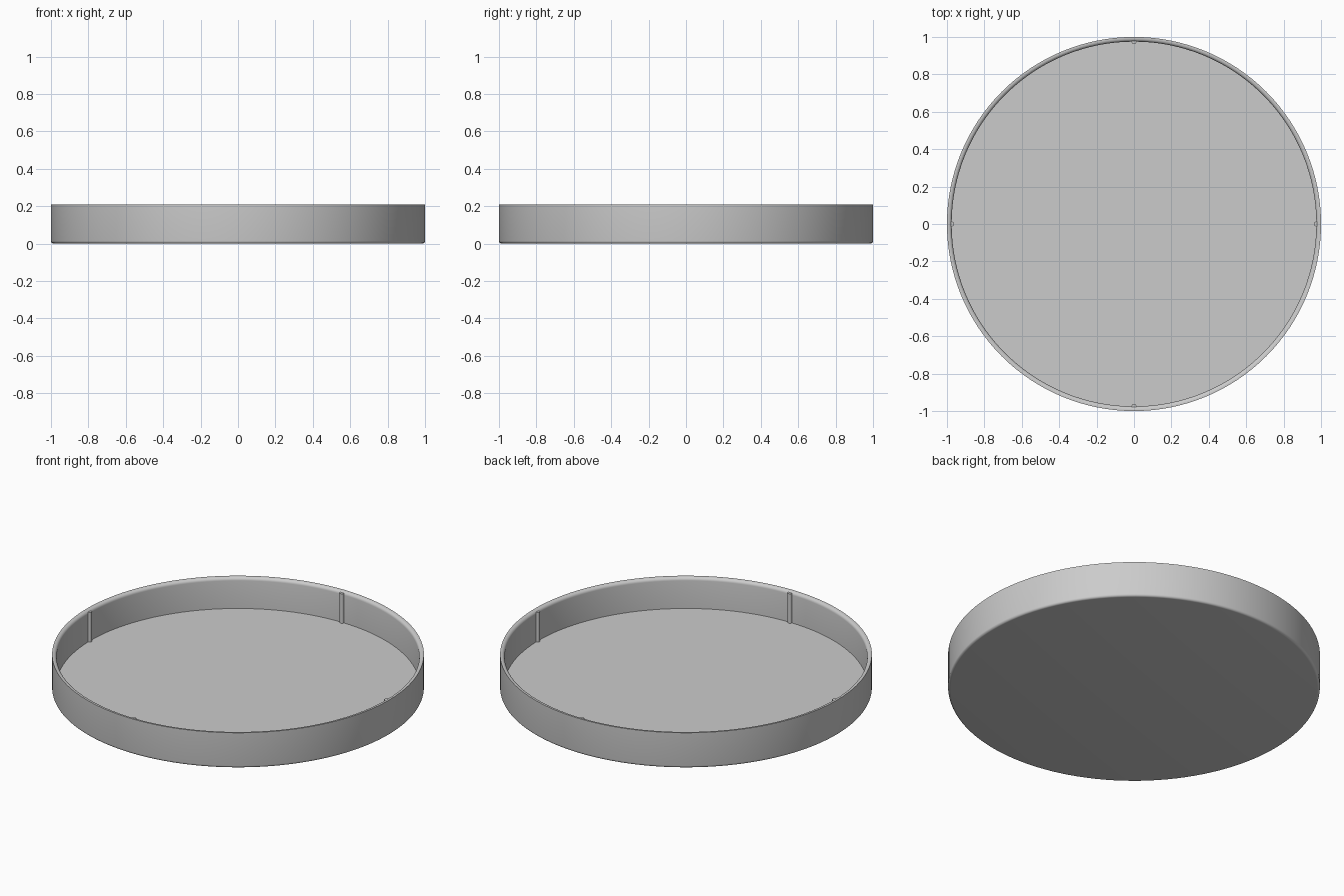
import bpy, bmesh, math

cube = bpy.data.objects.get("Cube")
if cube:
    bpy.data.objects.remove(cube, do_unlink=True)

HEIGHT, FLOOR, INNER = 0.21, 0.027, 0.975
SEGMENTS = 128

grey = bpy.data.materials.new("light_grey")
grey.use_nodes = True
colour = (0.6, 0.6, 0.6, 1)
grey.diffuse_color = colour
grey.node_tree.nodes["Principled BSDF"].inputs["Base Color"].default_value = colour


def finish(bm, name):
    bmesh.ops.recalc_face_normals(bm, faces=bm.faces)
    mesh = bpy.data.meshes.new(name)
    bm.to_mesh(mesh)
    bm.free()
    mesh.materials.append(grey)
    obj = bpy.data.objects.new(name, mesh)
    bpy.context.collection.objects.link(obj)
    bpy.ops.object.select_all(action="DESELECT")
    obj.select_set(True)
    bpy.context.view_layer.objects.active = obj
    bpy.ops.object.shade_smooth_by_angle(angle=math.radians(35))
    return obj


def arc(cx, cz, r, start, end, steps=5):
    angles = [math.radians(start + (end - start) * i / steps) for i in range(steps + 1)]
    return [(cx + r * math.cos(a), cz + r * math.sin(a)) for a in angles]


# Shallow round tray: rounded foot, straight wall, rim rounded on the inside
foot, lip = 0.014, 0.018
profile = [(0, 0)]
profile += arc(1 - foot, foot, foot, -90, 0)
profile += [(1, HEIGHT)]
profile += arc(INNER + lip, HEIGHT - lip, lip, 90, 180)
profile += [(INNER, FLOOR), (0, FLOOR)]

bm = bmesh.new()
verts = [bm.verts.new((r, 0, z)) for r, z in profile]
edges = [bm.edges.new(pair) for pair in zip(verts, verts[1:])]
bmesh.ops.spin(bm, geom=verts + edges, cent=(0, 0, 0), axis=(0, 0, 1),
               angle=math.tau, steps=SEGMENTS, use_merge=True)
bmesh.ops.remove_doubles(bm, verts=bm.verts, dist=0.0001)
finish(bm, "tray")

# Four slim round ribs set into the inner wall
rib_top = HEIGHT - 0.008
for i, side in enumerate(("left", "back", "right", "front")):
    bm = bmesh.new()
    bmesh.ops.create_cone(bm, cap_ends=True, segments=20, radius1=0.013,
                          radius2=0.013, depth=rib_top - FLOOR + 0.01)
    rib = finish(bm, side + "_rib")
    angle = i * math.pi / 2
    rib.location = (INNER * math.cos(angle), INNER * math.sin(angle),
                    (rib_top + FLOOR - 0.01) / 2)
